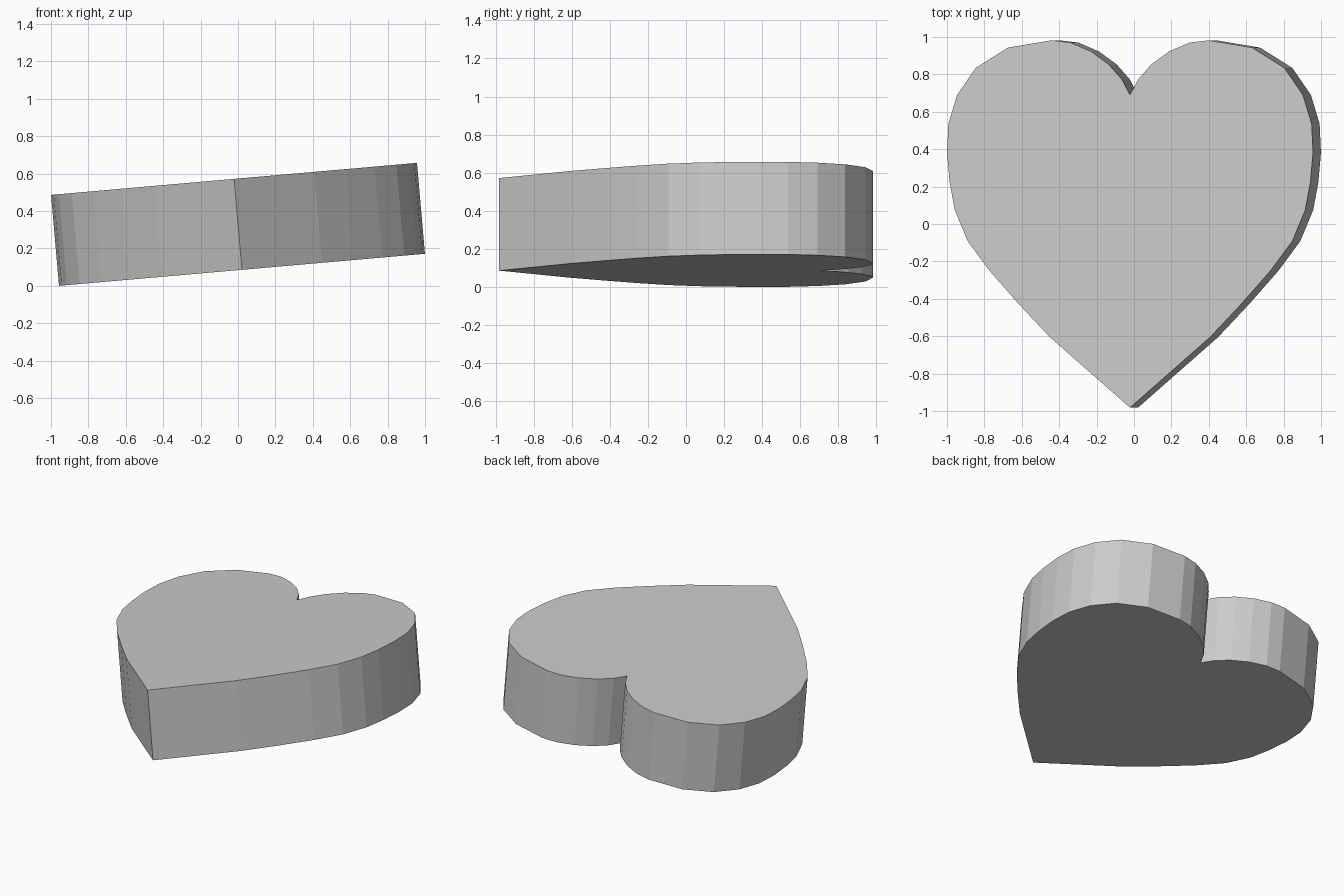
import bpy, bmesh, math

if "Cube" in bpy.data.objects:
    bpy.data.objects.remove(bpy.data.objects["Cube"])

# Right half of the heart outline, from bottom tip to top notch
half = [(0, -0.982), (0.43, -0.605), (0.598, -0.427), (0.754, -0.25),
        (0.871, -0.092), (0.94, 0.073), (0.968, 0.222), (0.982, 0.38),
        (0.975, 0.535), (0.928, 0.69), (0.828, 0.835), (0.655, 0.943),
        (0.42, 0.982), (0.32, 0.97), (0.21, 0.923), (0.115, 0.854),
        (0.045, 0.775), (0, 0.69)]
outline = half + [(-x, y) for x, y in half[-2:0:-1]]
thickness = 0.488

# Extrude the mirrored outline into a flat-sided slab
bm = bmesh.new()
base = bm.faces.new([bm.verts.new((x, y, 0)) for x, y in outline])
ext = bmesh.ops.extrude_face_region(bm, geom=[base], use_keep_orig=True)
top = [v for v in ext["geom"] if isinstance(v, bmesh.types.BMVert)]
bmesh.ops.translate(bm, verts=top, vec=(0, 0, thickness))
bmesh.ops.recalc_face_normals(bm, faces=bm.faces)
mesh = bpy.data.meshes.new("heart_slab")
bm.to_mesh(mesh)
bm.free()

# Tilt it so the right side is raised and the left edge rests on the ground
heart = bpy.data.objects.new("heart_slab", mesh)
bpy.context.collection.objects.link(heart)
tilt = math.radians(5)
heart.rotation_euler = (0, -tilt, 0)
heart.location = (thickness * math.sin(tilt) / 2, 0, 0.982 * math.sin(tilt))
